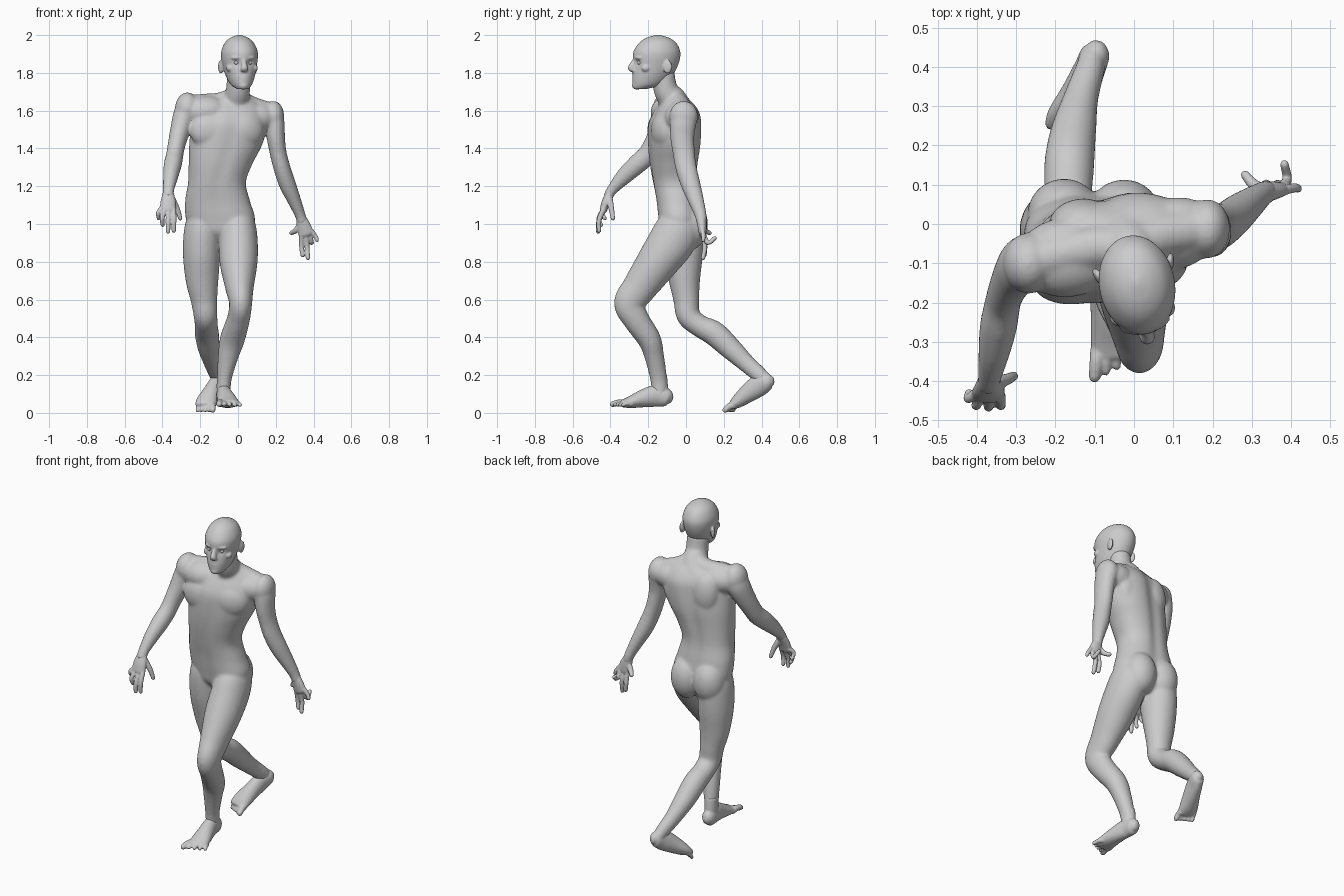
import bpy, bmesh, math
from mathutils import Vector, Matrix

bm = bmesh.new()


def spline(secs, sub):
    """Catmull-Rom interpolation of section tuples."""
    out = []
    for i in range(len(secs) - 1):
        p0, p1 = secs[max(i - 1, 0)], secs[i]
        p2, p3 = secs[i + 1], secs[min(i + 2, len(secs) - 1)]
        for k in range(sub):
            t = k / sub
            out.append([0.5 * (2 * b + (c - a) * t + (2 * a - 5 * b + 4 * c - d) * t * t
                               + (3 * b - a - 3 * c + d) * t ** 3)
                        for a, b, c, d in zip(p0, p1, p2, p3)])
    return out + [list(secs[-1])]


def loft(secs, flat=False, groove=0, cap=0, power=2, n=24, sub=6):
    """Closed skin over sections (x, y, z, half width, half depth[, yaw])."""
    pts = spline(secs, sub)
    rings = []
    for i, p in enumerate(pts):
        if flat:
            a = math.radians(p[5])
            s, b = Vector((math.cos(a), math.sin(a), 0)), Vector((-math.sin(a), math.cos(a), 0))
            t = Vector((0, 0, 1))
        else:
            q, r = pts[max(i - 1, 0)], pts[min(i + 1, len(pts) - 1)]
            t = (Vector(r[:3]) - Vector(q[:3])).normalized()
            s = (Vector((1, 0, 0)) - t * t.x).normalized()
            b = t.cross(s)
        rings.append((Vector(p[:3]), s, b, p[3], p[4], t))
    if cap:
        for end, sign in ((0, -1), (-1, 1)):
            c, s, b, ra, rb, t = rings[end]
            for h in (0.5, 0.85, 0.98):
                f = math.sqrt(1 - h * h)
                ring = (c + t * sign * h * cap * min(ra, rb), s, b, ra * f, rb * f, t)
                rings.insert(0, ring) if sign < 0 else rings.append(ring)
    loops = []
    for c, s, b, ra, rb, t in rings:
        loop = []
        for k in range(n):
            u, v = math.cos(2 * math.pi * k / n), math.sin(2 * math.pi * k / n)
            g = 1 - groove * (1 if v > 0 else .4) * math.exp(-(u / 0.17) ** 2)
            pu = math.copysign(abs(u) ** (2 / power), u)
            pv = math.copysign(abs(v) ** (2 / power), v) * g
            loop.append(bm.verts.new(c + s * ra * pu + b * rb * pv))
        loops.append(loop)
    for l0, l1 in zip(loops, loops[1:]):
        for k in range(n):
            bm.faces.new((l0[k], l0[(k + 1) % n], l1[(k + 1) % n], l1[k]))
    bm.faces.new(loops[0][::-1])
    bm.faces.new(loops[-1])


def blob(c, r, yaw=0):
    m = Matrix.Translation(c) @ Matrix.Rotation(math.radians(yaw), 4, 'Z') @ Matrix.Diagonal((*r, 1))
    bmesh.ops.create_uvsphere(bm, u_segments=24, v_segments=16, radius=1, matrix=m)


def digit(pts, r0, r1):
    k = len(pts) - 1
    loft([(*p, r0 + (r1 - r0) * i / k, r0 + (r1 - r0) * i / k) for i, p in enumerate(pts)],
         cap=1, n=12, sub=4)


def toes(base_in, base_out, tip_in, tip_out):
    for i in range(5):
        f = i / 4
        a, b = Vector(base_in).lerp(base_out, f), Vector(tip_in).lerp(tip_out, f)
        r = 0.019 if i == 0 else 0.0145 - 0.0006 * i
        digit([a, a.lerp(b, 0.5) + Vector((0, 0, 0.006)), b], r, r * 0.8)


def fuse(name, voxel, iterations, swell):
    """Turn everything built so far into one smooth skin."""
    bmesh.ops.recalc_face_normals(bm, faces=bm.faces)
    mesh = bpy.data.meshes.new(name)
    bm.to_mesh(mesh)
    bm.clear()
    ob = bpy.data.objects.new(name, mesh)
    bpy.context.collection.objects.link(ob)
    rm = ob.modifiers.new("fuse", 'REMESH')
    rm.mode, rm.voxel_size, rm.use_smooth_shade = 'VOXEL', voxel, True
    sm = ob.modifiers.new("soften", 'SMOOTH')
    sm.factor, sm.iterations = .5, iterations
    d = ob.modifiers.new("swell", 'DISPLACE')
    d.strength, d.mid_level = swell, 0


# Head: skull and jaw, eye sockets, nose, brow, lips, ears, then turned
loft([(0, -.245, 1.715, .030, .032, 0), (0, -.205, 1.738, .055, .08, 0), (0, -.181, 1.78, .074, .104, 0),
      (0, -.163, 1.83, .087, .116, 0), (0, -.157, 1.88, .095, .126, 0), (0, -.154, 1.92, .093, .122, 0),
      (0, -.15, 1.962, .073, .095, 0), (0, -.15, 1.987, .043, .056, 0), (0, -.15, 2.0, .008, .01, 0)],
     flat=True, n=64, sub=8)
eyes = [Vector((sx * .036, -.268, 1.855)) for sx in (-1, 1)]
for v in bm.verts:
    for e in eyes:
        v.co.y += .013 * math.exp(-(v.co - e).length_squared / .0004)
loft([(0, -.270, 1.872, .011, .012), (0, -.284, 1.845, .014, .015), (0, -.293, 1.825, .019, .017),
      (0, -.283, 1.812, .02, .010)], cap=.5, n=16)
blob((0, -.27, 1.772), (.028, .017, .013))
blob((0, -.262, 1.732), (.028, .026, .02))
for sx in (-1, 1):
    blob((sx * .035, -.262, 1.88), (.032, .015, .010), sx * 18)
    blob((sx * .058, -.222, 1.825), (.025, .03, .022), sx * 35)
    blob((sx * .093, -.115, 1.832), (.010, .024, .036), -sx * 18)
turn = Matrix.Translation((.003, -.13, 0)) @ Matrix.Rotation(math.radians(11), 4, 'Z') @ Matrix.Translation((0, .13, 0))
bmesh.ops.transform(bm, matrix=turn, verts=bm.verts[:])
fuse("head", .005, 5, .0005)

# Neck, trapezius slopes and shoulder girdle
loft([(-.02, -.05, 1.6, .1, .09), (-.01, -.075, 1.66, .073, .075), (0, -.107, 1.71, .062, .062),
      (.003, -.125, 1.80, .06, .062)])
loft([(-.01, -.06, 1.672, .05, .045), (-.1, -.06, 1.64, .055, .055), (-.22, -.085, 1.635, .05, .05)], cap=1)
loft([(0, -.06, 1.667, .05, .045), (.07, -.03, 1.62, .055, .055), (.17, -.012, 1.592, .05, .05)], cap=1)
blob((-.17, -.085, 1.595), (.13, .1, .085), 5)
blob((.1, -.025, 1.565), (.115, .09, .08), 15)

# Torso
loft([(-.095, -.01, .89, .04, .05, 0), (-.095, -.025, .95, .13, .10, -4), (-.092, -.03, 1.02, .18, .112, -4),
      (-.108, -.043, 1.12, .17, .112, -2), (-.111, -.06, 1.22, .151, .114, 2), (-.092, -.065, 1.32, .167, .124, 7),
      (-.065, -.062, 1.42, .192, .133, 10), (-.047, -.06, 1.52, .2, .132, 12), (-.04, -.052, 1.58, .19, .118, 12),
      (-.035, -.052, 1.63, .155, .09, 12), (-.02, -.06, 1.67, .08, .06, 10)],
     flat=True, groove=.09, power=2.25, n=64)
# Chest, shoulder blades, buttocks, shoulders
blob((-.15, -.145, 1.495), (.105, .058, .095), 5)
blob((.04, -.12, 1.495), (.1, .058, .095), 20)
blob((-.135, .005, 1.52), (.08, .058, .12), 8)
blob((.05, .012, 1.52), (.08, .055, .12), 12)
blob((-.178, .024, 1.0), (.092, .09, .125))
blob((-.025, .022, .99), (.092, .09, .125))
blob((-.268, -.1, 1.61), (.064, .076, .085))
blob((.188, -.012, 1.57), (.055, .074, .08))

# Arms
loft([(-.25, -.09, 1.63, .055, .06), (-.28, -.1, 1.58, .06, .07), (-.305, -.13, 1.5, .052, .062),
      (-.325, -.17, 1.42, .045, .054), (-.335, -.205, 1.365, .044, .052), (-.345, -.26, 1.315, .046, .05),
      (-.357, -.33, 1.25, .038, .042), (-.368, -.392, 1.18, .029, .027), (-.37, -.415, 1.14, .03, .024)])
loft([(.17, -.01, 1.59, .05, .06), (.192, -.015, 1.54, .052, .068), (.2, -.02, 1.46, .047, .062),
      (.212, -.012, 1.38, .043, .057), (.232, 0, 1.3, .043, .055), (.262, .025, 1.21, .043, .05),
      (.3, .055, 1.12, .034, .04), (.33, .078, 1.045, .027, .03), (.342, .082, 1.005, .028, .026)])

# Legs: left stepping forward, right trailing
loft([(-.01, -.03, 1.1, .045, .06), (-.002, -.035, 1.01, .088, .108), (.002, -.068, .92, .1, .122),
      (.003, -.15, .80, .099, .109), (.008, -.245, .665, .074, .09), (.014, -.3, .58, .059, .08),
      (.002, -.264, .495, .059, .068), (-.03, -.195, .39, .064, .06), (-.052, -.168, .3, .053, .05),
      (-.072, -.145, .18, .037, .043), (-.075, -.138, .09, .034, .04)])
loft([(-.175, -.03, 1.1, .045, .06), (-.187, -.022, 1.0, .09, .106), (-.193, -.017, .85, .097, .106),
      (-.19, -.008, .7, .085, .081), (-.18, .002, .6, .069, .067), (-.172, .013, .515, .061, .061),
      (-.168, .07, .462, .059, .057), (-.165, .15, .42, .062, .064), (-.155, .23, .347, .057, .058),
      (-.135, .32, .262, .043, .046), (-.113, .39, .2, .036, .041), (-.108, .412, .175, .034, .036)])
fuse("torso_arms_and_legs", .007, 18, .002)

# Right hand
loft([(-.369, -.395, 1.175, .026, .023), (-.37, -.422, 1.12, .039, .022), (-.372, -.437, 1.075, .043, .019)], cap=1)
digit([(-.341, -.437, 1.075), (-.339, -.46, 1.02), (-.34, -.46, .965)], .0135, .011)
digit([(-.367, -.44, 1.07), (-.37, -.463, 1.01), (-.37, -.465, .96)], .0135, .011)
digit([(-.388, -.438, 1.075), (-.402, -.462, 1.03), (-.398, -.45, .995)], .013, .0105)
digit([(-.402, -.43, 1.085), (-.422, -.445, 1.06), (-.42, -.43, 1.03)], .0125, .010)
digit([(-.35, -.405, 1.135), (-.322, -.395, 1.08), (-.306, -.387, 1.03)], .017, .011)
fuse("right_hand", .004, 4, .0008)

# Left hand
loft([(.333, .08, 1.035, .025, .025), (.348, .085, .99, .036, .023), (.36, .088, .95, .04, .019)], cap=1)
digit([(.337, .088, .945), (.336, .1, .885), (.342, .098, .835)], .0135, .011)
digit([(.36, .09, .94), (.366, .1, .88), (.37, .09, .82)], .0135, .011)
digit([(.378, .092, .95), (.39, .115, .9), (.383, .152, .925)], .013, .0105)
digit([(.387, .088, .965), (.41, .092, .935), (.418, .09, .915)], .0125, .010)
digit([(.333, .085, 1.0), (.305, .1, .965), (.283, .125, .953)], .017, .011)
fuse("left_hand", .004, 4, .0008)

# Left foot
loft([(-.078, -.138, .2, .033, .036), (-.078, -.135, .13, .034, .04), (-.078, -.13, .08, .03, .035)])
loft([(-.08, -.082, .073, .022, .026), (-.08, -.1, .08, .036, .046), (-.075, -.155, .09, .039, .057),
      (-.064, -.22, .078, .046, .048), (-.054, -.29, .058, .056, .032), (-.05, -.335, .049, .056, .02)], cap=.5)
toes((-.092, -.32, .05), (-.008, -.29, .046), (-.1, -.388, .046), (.012, -.335, .041))
fuse("left_foot", .005, 6, .001)

# Right foot, heel raised
loft([(-.115, .382, .21, .033, .037), (-.108, .412, .18, .034, .038), (-.106, .42, .16, .03, .034)])
loft([(-.093, .455, .170, .022, .026), (-.098, .435, .166, .036, .044), (-.115, .39, .147, .039, .057),
      (-.14, .33, .105, .046, .049), (-.165, .275, .062, .055, .035), (-.173, .245, .04, .054, .022)], cap=.5)
toes((-.136, .25, .04), (-.208, .275, .043), (-.134, .208, .016), (-.215, .25, .013))
fuse("right_foot", .005, 6, .001)
bm.free()

# Eyeballs
for name, e in zip(("right_eye", "left_eye"), eyes):
    bpy.ops.mesh.primitive_uv_sphere_add(segments=20, ring_count=12, radius=.013,
                                         location=turn @ (e + Vector((0, .0145, 0))))
    bpy.context.object.name = name
    bpy.ops.object.shade_smooth()
